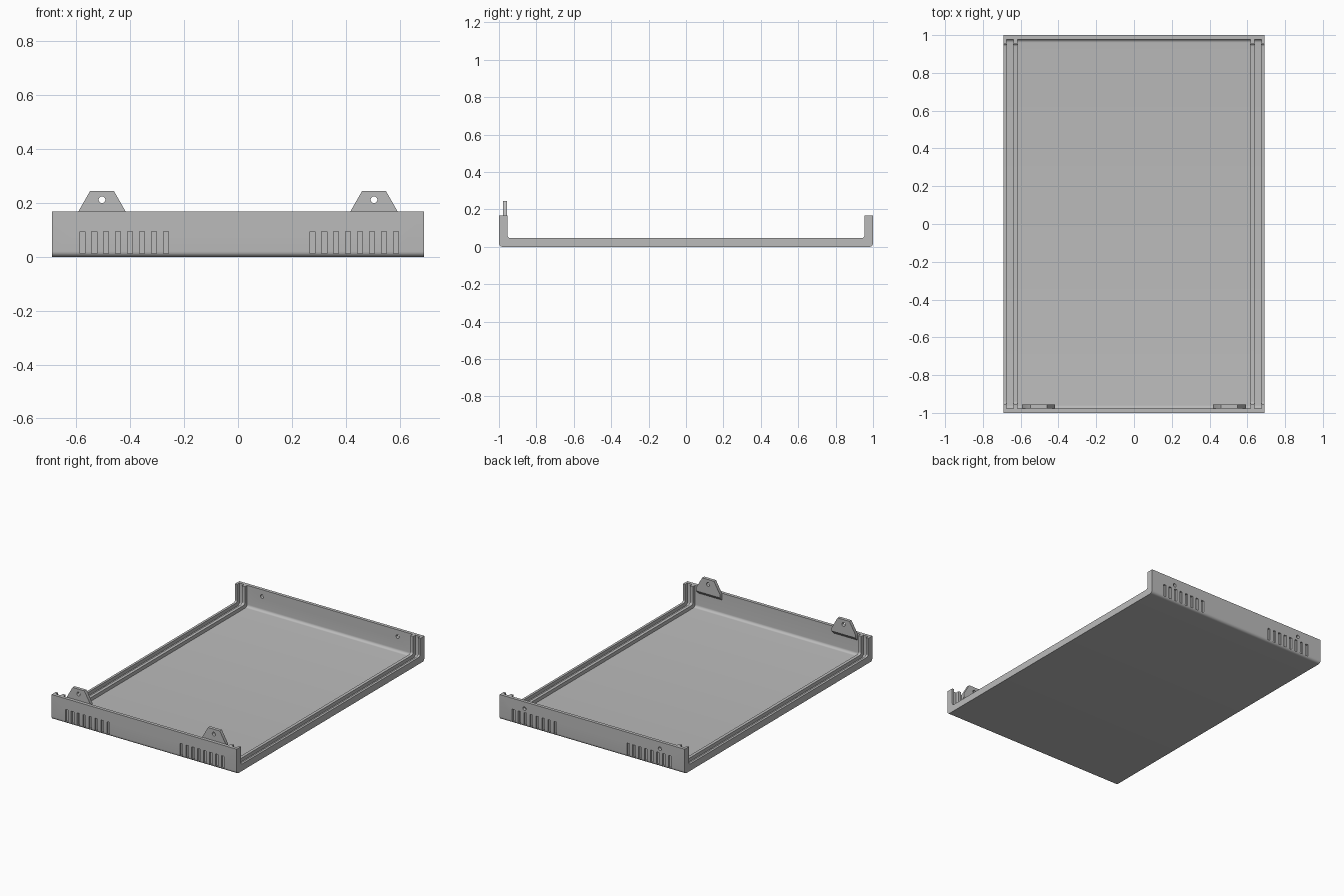
import bpy, bmesh, math
from mathutils import Vector, Matrix

if "Cube" in bpy.data.objects:
    bpy.data.objects.remove(bpy.data.objects["Cube"])

HALF_X, HEIGHT = 0.69, 0.168
THIN, THICK = 0.022, 0.046
TAB_X = 0.505

gray = bpy.data.materials.new("plain gray")
gray.use_nodes = True
gray.diffuse_color = (0.5, 0.5, 0.5, 1)
gray.node_tree.nodes["Principled BSDF"].inputs["Base Color"].default_value = (0.5, 0.5, 0.5, 1)


def u_path(offset, top, radius):
    """Rounded U in the y-z plane, offset inwards from the outside."""
    y, z = 1 - offset, offset
    right = [(y, top)]
    for i in range(9):
        a = math.radians(90 * i / 8)
        right.append((y - radius + radius * math.cos(a), z + radius - radius * math.sin(a)))
    return [(-p, q) for p, q in right] + right[::-1]


def add_prism(bm, near, far):
    """Close two matching rings of points into a solid."""
    a = [bm.verts.new(p) for p in near]
    b = [bm.verts.new(p) for p in far]
    bm.faces.new(a)
    bm.faces.new(b[::-1])
    for i in range(len(a)):
        j = (i + 1) % len(a)
        bm.faces.new((a[j], a[i], b[i], b[j]))


def add_strip(bm, outline, x0, x1):
    add_prism(bm, [(x0, y, z) for y, z in outline], [(x1, y, z) for y, z in outline])


def add_box(bm, center, size):
    m = Matrix.Translation(center) @ Matrix.Diagonal((*size, 1))
    bmesh.ops.create_cube(bm, size=1, matrix=m)


def add_pin(bm, x, y, z, radius):
    m = Matrix.Translation((x, y, z)) @ Matrix.Rotation(math.pi / 2, 4, 'X')
    bmesh.ops.create_cone(bm, cap_ends=True, segments=24, radius1=radius,
                          radius2=radius, depth=0.12, matrix=m)


def finish(name, bm):
    bmesh.ops.recalc_face_normals(bm, faces=bm.faces)
    mesh = bpy.data.meshes.new(name)
    bm.to_mesh(mesh)
    bm.free()
    mesh.materials.append(gray)
    obj = bpy.data.objects.new(name, mesh)
    bpy.context.collection.objects.link(obj)
    return obj


def carve(obj, cutter):
    """Subtract the cutter and keep the carved mesh."""
    mod = obj.modifiers.new("carve", 'BOOLEAN')
    mod.operation, mod.solver, mod.object = 'DIFFERENCE', 'EXACT', cutter
    deps = bpy.context.evaluated_depsgraph_get()
    mesh = bpy.data.meshes.new_from_object(obj.evaluated_get(deps))
    obj.modifiers.clear()
    obj.data = mesh
    bpy.data.objects.remove(cutter)


def smooth(obj):
    obj.data.shade_smooth()
    obj.data.set_sharp_from_angle(angle=math.radians(30))


# Tray: thick U-shaped channel
bm = bmesh.new()
add_strip(bm, u_path(0, HEIGHT, 0.02) + u_path(THICK, HEIGHT, 0.015)[::-1], -HALF_X, HALF_X)
tray = finish("tray", bm)

# Wide middle pocket and a groove near each side leave thin ribs standing
bm = bmesh.new()
pocket = u_path(THIN, HEIGHT + 0.1, 0.018)
for x0, x1 in ((-0.617, 0.617), (-0.674, -0.638), (0.638, 0.674)):
    add_strip(bm, pocket, x0, x1)
carve(tray, finish("pocket_cutter", bm))

# Blind vent slots on both end walls, and screw holes through the back wall
bm = bmesh.new()
for side in (-1, 1):
    for end in (-1, 1):
        for i in range(8):
            x = side * (0.272 + i * 0.0443) + 0.004
            add_box(bm, (x, end, 0.054), (0.019, 0.024, 0.082))
    add_pin(bm, side * TAB_X, 1, 0.122, 0.012)
carve(tray, finish("slot_cutter", bm))
smooth(tray)

# Screw tabs standing inside the front wall, wedged underneath
for name, side in (("right_tab", -1), ("left_tab", 1)):
    bm = bmesh.new()
    rings = []
    for y, bottom in ((THIN - 1, 0.122), (THICK - 1 - 0.002, 0.145)):
        half = [(0.088, bottom), (0.088, HEIGHT), (0.044, 0.245)]
        outline = half + [(-x, z) for x, z in half[::-1]]
        rings.append([(side * TAB_X + x, y, z) for x, z in outline])
    add_prism(bm, *rings)
    tab = finish(name, bm)
    bm = bmesh.new()
    add_pin(bm, side * TAB_X, -0.965, 0.212, 0.0125)
    carve(tab, finish("tab_hole_cutter", bm))
    smooth(tab)
